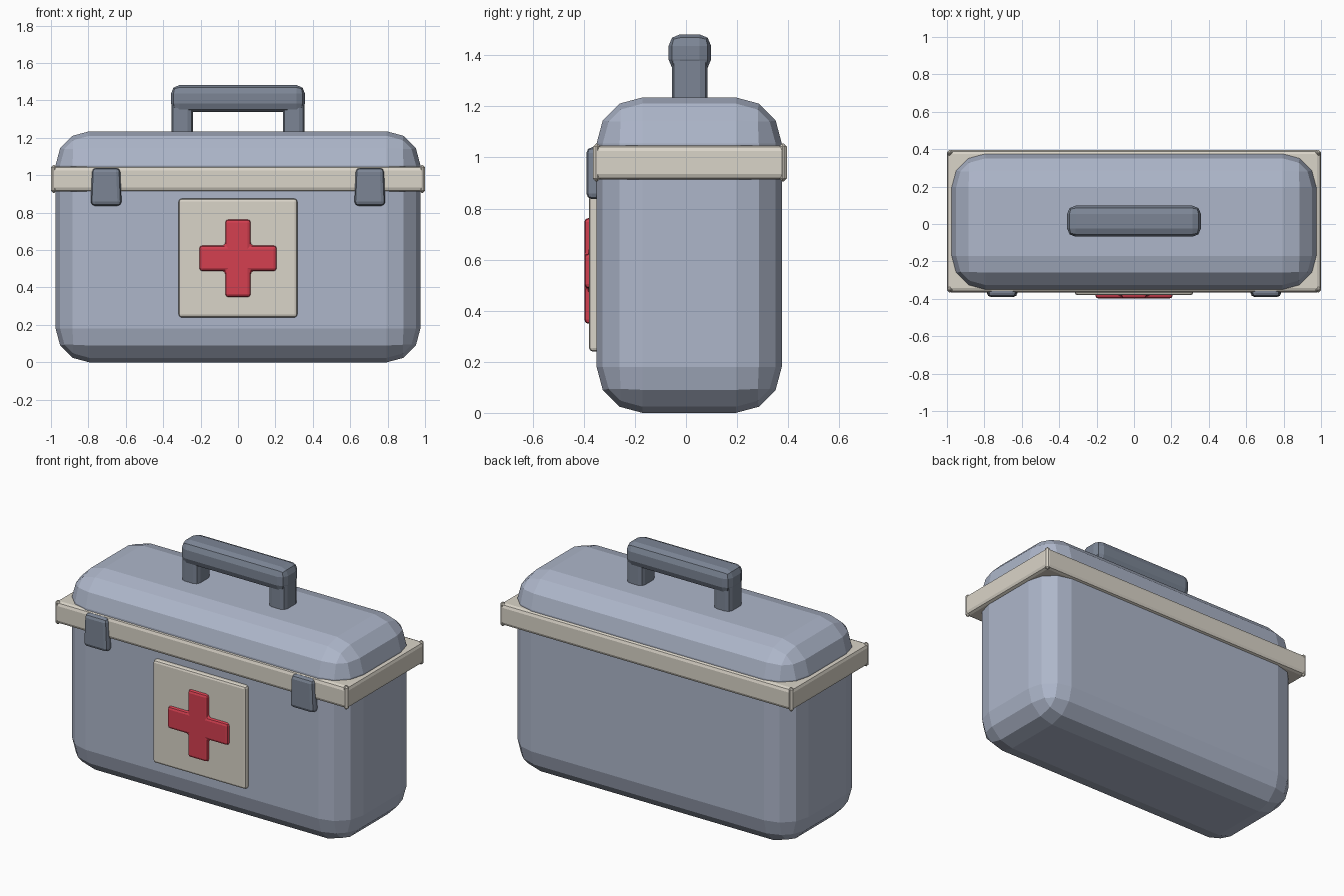
import bpy, bmesh
from mathutils import Vector

cube = bpy.data.objects.get("Cube")
if cube:
    bpy.data.objects.remove(cube, do_unlink=True)


def material(name, r, g, b):
    m = bpy.data.materials.new(name)
    m.use_nodes = True
    m.diffuse_color = (r, g, b, 1)
    bsdf = m.node_tree.nodes["Principled BSDF"]
    bsdf.inputs["Base Color"].default_value = (r, g, b, 1)
    bsdf.inputs["Roughness"].default_value = 0.7
    return m


blue_grey = material("blue grey", 0.42, 0.47, 0.59)
slate = material("slate grey", 0.20, 0.235, 0.30)
cream = material("cream", 0.70, 0.66, 0.58)
red = material("red", 0.66, 0.05, 0.08)


def finish(name, bm, mat, bevel, segments):
    """Turn a bmesh into a flat-shaded object with bevelled edges."""
    if bevel:
        bmesh.ops.bevel(bm, geom=bm.edges[:], offset=bevel, segments=segments,
                        profile=0.5, affect='EDGES', clamp_overlap=True)
    bmesh.ops.recalc_face_normals(bm, faces=bm.faces[:])
    mesh = bpy.data.meshes.new(name)
    bm.to_mesh(mesh)
    bm.free()
    mesh.materials.append(mat)
    ob = bpy.data.objects.new(name, mesh)
    bpy.context.collection.objects.link(ob)
    return ob


def box(name, lo, hi, mat, bevel, segments=1, shape=None):
    """Bevelled box between two corners; shape may move its vertices first."""
    lo, hi = Vector(lo), Vector(hi)
    bm = bmesh.new()
    bmesh.ops.create_cube(bm, size=1)
    for v in bm.verts:
        v.co = (lo + hi) / 2 + v.co * (hi - lo)
        if shape:
            shape(v.co)
    return finish(name, bm, mat, bevel, segments)


# Case: one rounded block, split by the rim into body and lid
box("case", (-0.975, -0.35, 0), (0.975, 0.375, 1.235), blue_grey, 0.18, 3)

# Rim around the joint, with slightly thicker corners
box("rim", (-1, -0.365, 0.913), (1, 0.395, 1.047), cream, 0.022, 2)
for side, sx in (("left", 1), ("right", -1)):
    for end, y in (("front", -0.35), ("back", 0.38)):
        x = sx * 0.985
        box(f"rim_corner_{end}_{side}", (x - 0.015, y - 0.015, 0.906),
            (x + 0.015, y + 0.015, 1.054), cream, 0.012)


# Latches, narrowing slightly to the top
def latch_taper(co):
    if co.z > 0.95:
        co.x = sx * 0.705 + (co.x - sx * 0.705) * 0.9


for side, sx in (("left", 1), ("right", -1)):
    box(f"latch_{side}", (sx * 0.705 - 0.083, -0.39, 0.837),
        (sx * 0.705 + 0.083, -0.32, 1.04), slate, 0.022, 2, latch_taper)

# Front panel
box("front_panel", (-0.317, -0.38, 0.24), (0.317, -0.33, 0.875), cream, 0.015, 2)

# Cross emblem: a plus outline extruded towards the front
arm, half, centre = 0.207, 0.068, 0.556
bm = bmesh.new()
outline = []
for dx, dz in ((1, 0), (0, 1), (-1, 0), (0, -1)):
    for s in (-1, 1):
        outline.append((dx * arm - s * dz * half, dz * arm + s * dx * half))
    # inner corner that leads to the next arm
    outline.append(((dx - dz) * half, (dz + dx) * half))
face = bm.faces.new([bm.verts.new((x, -0.36, centre + z)) for x, z in outline])
extruded = bmesh.ops.extrude_face_region(bm, geom=[face])["geom"]
for v in extruded:
    if isinstance(v, bmesh.types.BMVert):
        v.co.y = -0.398
finish("cross_emblem", bm, red, 0.016, 2)

# Handle: chamfered grip on two posts
box("handle_grip", (-0.358, -0.068, 1.338), (0.358, 0.098, 1.482), slate, 0.045, 2)
for side, sx in (("left", 1), ("right", -1)):
    box(f"handle_post_{side}", (sx * 0.298 - 0.058, -0.055, 1.15),
        (sx * 0.298 + 0.058, 0.085, 1.42), slate, 0.03, 2)
